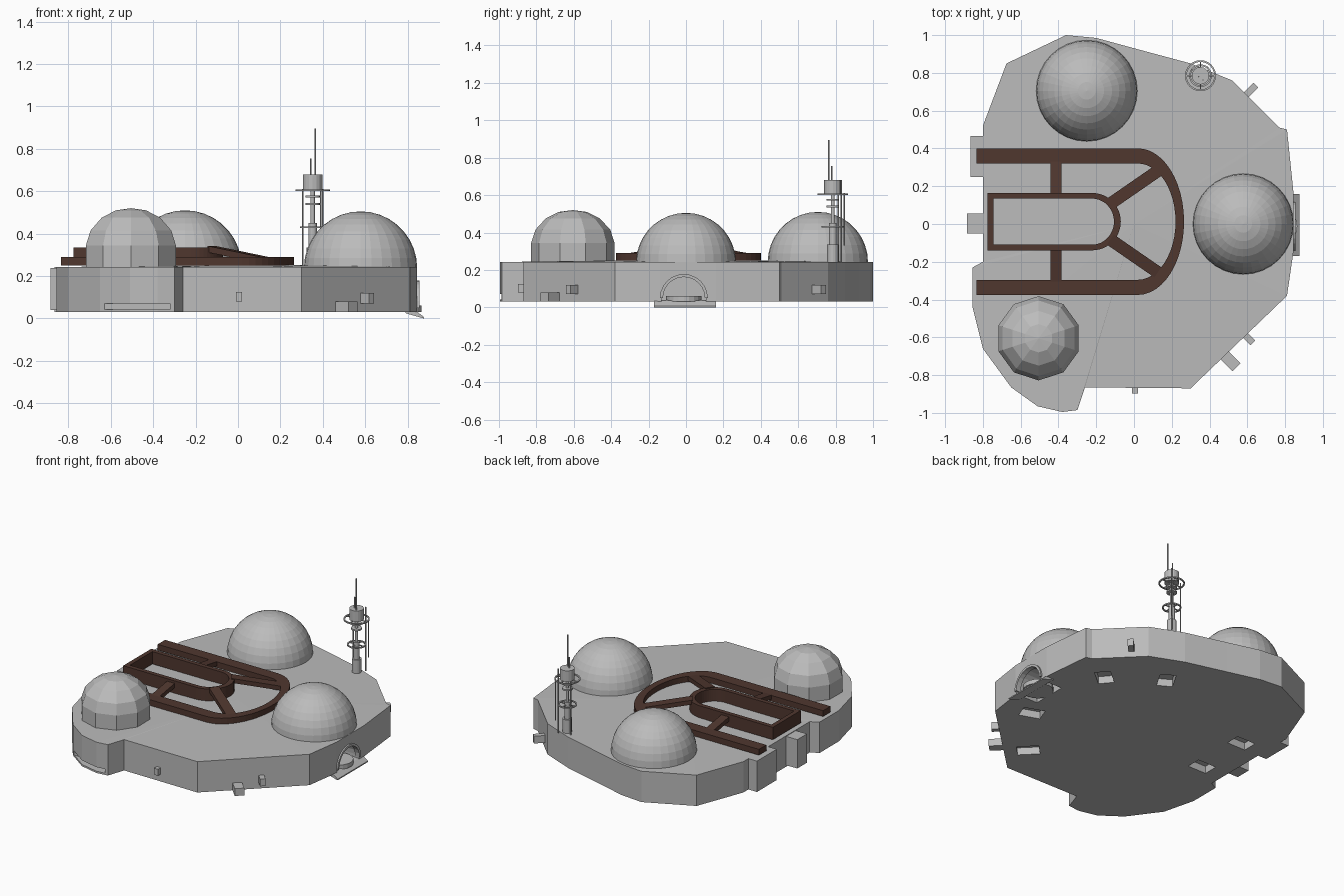
import bpy, bmesh, math
from mathutils import Vector, Matrix

if "Cube" in bpy.data.objects:
    bpy.data.objects.remove(bpy.data.objects["Cube"])


def material(name, rgb):
    m = bpy.data.materials.new(name)
    m.diffuse_color = (*rgb, 1)
    m.use_nodes = True
    m.node_tree.nodes["Principled BSDF"].inputs["Base Color"].default_value = m.diffuse_color
    return m


GREY = material("station grey", (0.5, 0.5, 0.5))
BROWN = material("dark brown", (0.08, 0.038, 0.028))


def make(name, bm, mat=GREY):
    bmesh.ops.recalc_face_normals(bm, faces=bm.faces[:])
    me = bpy.data.meshes.new(name)
    bm.to_mesh(me)
    bm.free()
    ob = bpy.data.objects.new(name, me)
    me.materials.append(mat)
    bpy.context.collection.objects.link(ob)
    return ob


def box(name, lo, hi, mat=GREY, turn=0):
    lo, hi = Vector(lo), Vector(hi)
    bm = bmesh.new()
    bmesh.ops.create_cube(bm, size=1, matrix=Matrix.Translation((lo + hi) / 2)
                          @ Matrix.Rotation(math.radians(turn), 4, 'Z')
                          @ Matrix.Diagonal((*(hi - lo), 1)))
    return make(name, bm, mat)


def cylinder(name, x, y, z0, z1, r, n=16, r2=None):
    bm = bmesh.new()
    bmesh.ops.create_cone(bm, cap_ends=True, segments=n, radius1=r, radius2=r if r2 is None else r2,
                          depth=z1 - z0, matrix=Matrix.Translation((x, y, (z0 + z1) / 2)))
    return make(name, bm)


def dome(name, x, y, profile, n, phase=0):
    """Revolve (radius, z) points; the last point is the apex."""
    bm = bmesh.new()
    rings = [[bm.verts.new((x + r * math.cos(phase + math.tau * i / n),
                            y + r * math.sin(phase + math.tau * i / n), z))
              for i in range(n)] for r, z in profile[:-1]]
    top = bm.verts.new((x, y, profile[-1][1]))
    for i in range(n):
        j = (i + 1) % n
        for a, b in zip(rings, rings[1:]):
            bm.faces.new((a[i], a[j], b[j], b[i]))
        bm.faces.new((rings[-1][i], rings[-1][j], top))
    bm.faces.new(rings[0][::-1])
    return make(name, bm)


def ribbon(name, path, z0, z1, mat, closed=False):
    """Bar of rectangular section through (outer xy, inner xy) pairs."""
    bm = bmesh.new()
    secs = [[bm.verts.new((*p, z)) for p, z in ((o, z0), (o, z1), (i, z1), (i, z0))] for o, i in path]
    for a, b in zip(secs, secs[1:] + (secs[:1] if closed else [])):
        for k in range(4):
            bm.faces.new((a[k], a[(k + 1) % 4], b[(k + 1) % 4], b[k]))
    if not closed:
        bm.faces.new(secs[0])
        bm.faces.new(secs[-1][::-1])
    return make(name, bm, mat)


def prism(name, pts, axis, d0, d1):
    bm = bmesh.new()
    put = (lambda a, b, d: (d, a, b)) if axis == 'X' else (lambda a, b, d: (a, b, d))
    f = bm.faces.new([bm.verts.new(put(a, b, d0)) for a, b in pts])
    ext = bmesh.ops.extrude_face_region(bm, geom=[f])
    v = [e for e in ext['geom'] if isinstance(e, bmesh.types.BMVert)]
    bmesh.ops.translate(bm, verts=v, vec=Vector(put(0, 0, d1 - d0)))
    return make(name, bm)


def cut(target, cutter):
    cutter.hide_render = True
    mod = target.modifiers.new("cut", 'BOOLEAN')
    mod.operation, mod.solver, mod.object = 'DIFFERENCE', 'EXACT', cutter
    bpy.context.view_layer.objects.active = target
    bpy.ops.object.modifier_apply(modifier=mod.name)
    bpy.data.objects.remove(cutter, do_unlink=True)


# Platform: irregular faceted disc with a slightly raised centre
outline = [(-0.36, 1.0), (-0.2, 0.985), (0.02, 0.925), (0.3, 0.85), (0.52, 0.76), (0.77, 0.51),
           (0.81, 0.5), (0.845, 0.16), (0.845, -0.14), (0.81, -0.38), (0.3, -0.87), (-0.26, -0.865),
           (-0.30, -0.985), (-0.38, -0.995), (-0.51, -0.965), (-0.65, -0.865), (-0.8, -0.66),
           (-0.855, -0.44), (-0.855, -0.23), (-0.8, -0.2), (-0.8, 0.52), (-0.675, 0.85)]
bm = bmesh.new()
low = [bm.verts.new((x, y, 0.03)) for x, y in outline]
high = [bm.verts.new((x, y, 0.242)) for x, y in outline]
mid = bm.verts.new((0, 0, 0.256))
bm.faces.new(low)
for i in range(len(outline)):
    j = (i + 1) % len(outline)
    bm.faces.new((low[i], low[j], high[j], high[i]))
    bm.faces.new((high[i], high[j], mid))
platform = make("platform", bm)

# Arched doorway, front bay slot and recesses in the underside
arch = [(-0.13, 0.0), (0.107, 0.0)] + [(-0.0115 + 0.1185 * math.cos(math.pi * k / 12),
                                        0.06 + 0.115 * math.sin(math.pi * k / 12)) for k in range(13)]
cut(platform, prism("door_cutter", arch, 'X', 0.68, 0.95))
cut(platform, box("bay_cutter", (-0.63, -1.1, 0.042), (-0.32, -0.88, 0.07)))
for x, y, turn in ((0.56, 0.38, 40), (0.24, 0.6, 60), (0.62, -0.25, -20), (0.34, -0.62, -45),
                   (-0.62, 0.3, 0), (-0.62, -0.08, 0)):
    cut(platform, box("recess_cutter", (x - 0.07, y - 0.05, -0.02), (x + 0.07, y + 0.05, 0.08), GREY, turn))

# Door surround, ramp and threshold drum
bm = bmesh.new()
secs = []
for k in range(13):
    c, s = math.cos(math.pi * k / 12), math.sin(math.pi * k / 12)
    secs.append([bm.verts.new((x, -0.0115 + r * c, 0.05 + r * s))
                 for x, r in ((0.82, 0.128), (0.855, 0.128), (0.855, 0.112), (0.82, 0.112))])
for a, b in zip(secs, secs[1:]):
    for k in range(4):
        bm.faces.new((a[k], a[(k + 1) % 4], b[(k + 1) % 4], b[k]))
bm.faces.new(secs[0])
bm.faces.new(secs[-1][::-1])
make("door_arch", bm)
ribbon_ramp = bmesh.new()
prof = [(0.79, 0.04), (0.84, 0.035), (0.876, 0.008), (0.876, 0.0), (0.79, 0.025)]
ends = [[ribbon_ramp.verts.new((x, y, z)) for x, z in prof] for y in (-0.17, 0.16)]
for k in range(5):
    ribbon_ramp.faces.new((ends[0][k], ends[0][(k + 1) % 5], ends[1][(k + 1) % 5], ends[1][k]))
ribbon_ramp.faces.new(ends[0])
ribbon_ramp.faces.new(ends[1][::-1])
make("door_ramp", ribbon_ramp)
cylinder("door_drum", 0.77, -0.012, 0.03, 0.06, 0.095, 20)

# Side blocks and small wall fittings
box("side_block_back", (-0.865, 0.25, 0.03), (-0.75, 0.465, 0.242))
box("side_block_middle", (-0.885, -0.05, 0.04), (-0.75, 0.055, 0.238))
for i, (x, y, w, l, z0, z1, t) in enumerate((
        (0.61, 0.70, 0.10, 0.035, 0.07, 0.12, 45), (0.605, -0.605, 0.07, 0.035, 0.07, 0.12, -45),
        (0.50, -0.715, 0.12, 0.06, 0.03, 0.08, -45), (0.005, -0.875, 0.03, 0.045, 0.08, 0.125, 0))):
    box(f"wall_fitting_{i}", (x - w / 2, y - l / 2, z0), (x + w / 2, y + l / 2, z1), GREY, t)

# Domes: two fine ones, one ten-sided with upright walls
for name, x, y, r, z in (("back_dome", -0.25, 0.705, 0.268, 0.242), ("right_dome", 0.578, 0.0, 0.267, 0.238)):
    dome(name, x, y, [(r * math.cos(math.pi * k / 18), z + r * math.sin(math.pi * k / 18))
                      for k in range(10)], 32)
dome("front_dome", -0.505, -0.605, [(0.223, 0.235), (0.223, 0.345), (0.2, 0.415), (0.145, 0.475),
                                    (0.075, 0.51), (0, 0.52)], 10, math.pi / 10)

# Brown raised track: outer loop
CY = 0.0125
arc = [-math.pi / 2 + math.pi * k / 24 for k in range(25)]
loop = [((0.02 + 0.245 * math.cos(a), CY + 0.388 * math.sin(a)),
         (0.02 + 0.2 * math.cos(a), CY + 0.308 * math.sin(a))) for a in arc]
ribbon("outer_track", [((-0.835, CY - 0.388), (-0.835, CY - 0.308))] + loop
       + [((-0.835, CY + 0.388), (-0.835, CY + 0.308))], 0.25, 0.29, BROWN)

# Inner loop, taller
loop = [((-0.222 + 0.152 * math.cos(a), CY + 0.152 * math.sin(a)),
         (-0.222 + 0.116 * math.cos(a), CY + 0.122 * math.sin(a))) for a in arc]
ribbon("inner_track", [((-0.775, CY - 0.152), (-0.745, CY - 0.122))] + loop
       + [((-0.775, CY + 0.152), (-0.745, CY + 0.122))], 0.25, 0.335, BROWN, True)


# Sloping spokes between the loops
def spoke(name, p, q, width):
    p, q = Vector(p), Vector(q)
    d = (q - p).to_2d().normalized()
    n = Vector((-d.y, d.x, 0)) * width / 2
    bm = bmesh.new()
    a, b = [[bm.verts.new(v) for v in (c + n, c - n, c - n - Vector((0, 0, 0.03)),
                                       c + n - Vector((0, 0, 0.03)))] for c in (p, q)]
    for k in range(4):
        bm.faces.new((a[k], a[(k + 1) % 4], b[(k + 1) % 4], b[k]))
    bm.faces.new(a)
    bm.faces.new(b[::-1])
    make(name, bm, BROWN)


for side, s in (("back", 1), ("front", -1)):
    spoke(f"straight_spoke_{side}", (-0.413, CY + s * 0.14, 0.32), (-0.413, CY + s * 0.33, 0.288), 0.058)
    spoke(f"diagonal_spoke_{side}", (-0.125, CY + s * 0.095, 0.342), (0.15, CY + s * 0.285, 0.285), 0.065)

# Antenna mast
AX, AY = 0.352, 0.785
for i, (z0, z1, r) in enumerate(((0.23, 0.335, 0.03), (0.335, 0.45, 0.02), (0.45, 0.61, 0.01),
                                 (0.535, 0.545, 0.034), (0.57, 0.58, 0.034), (0.605, 0.68, 0.046))):
    cylinder(f"mast_part_{i}", AX, AY, z0, z1, r)
cylinder("tall_spike", 0.365, 0.762, 0.67, 0.895, 0.004, 6)
cylinder("short_spike", 0.342, 0.78, 0.67, 0.755, 0.004, 6)
for name, z, r in (("lower_ring", 0.43, 0.06), ("upper_ring", 0.605, 0.082)):
    ribbon(name, [((AX + r * math.cos(t), AY + r * math.sin(t)),
                   (AX + (r - 0.009) * math.cos(t), AY + (r - 0.009) * math.sin(t)))
                  for t in (math.tau * k / 24 for k in range(24))], z - 0.004, z + 0.004, GREY, True)
    for s, part in ((1, "x"), (-1, "y")):
        h = (r - 0.004, 0.003) if s == 1 else (0.003, r - 0.004)
        box(f"{name}_brace_{part}", (AX - h[0], AY - h[1], z - 0.003), (AX + h[0], AY + h[1], z + 0.003))
for i, (x, y, z0, z1) in enumerate(((0.305, 0.815, 0.24, 0.61), (0.39, 0.83, 0.24, 0.68),
                                    (0.40, 0.845, 0.33, 0.61))):
    cylinder(f"mast_rod_{i}", x, y, z0, z1, 0.004, 6)
